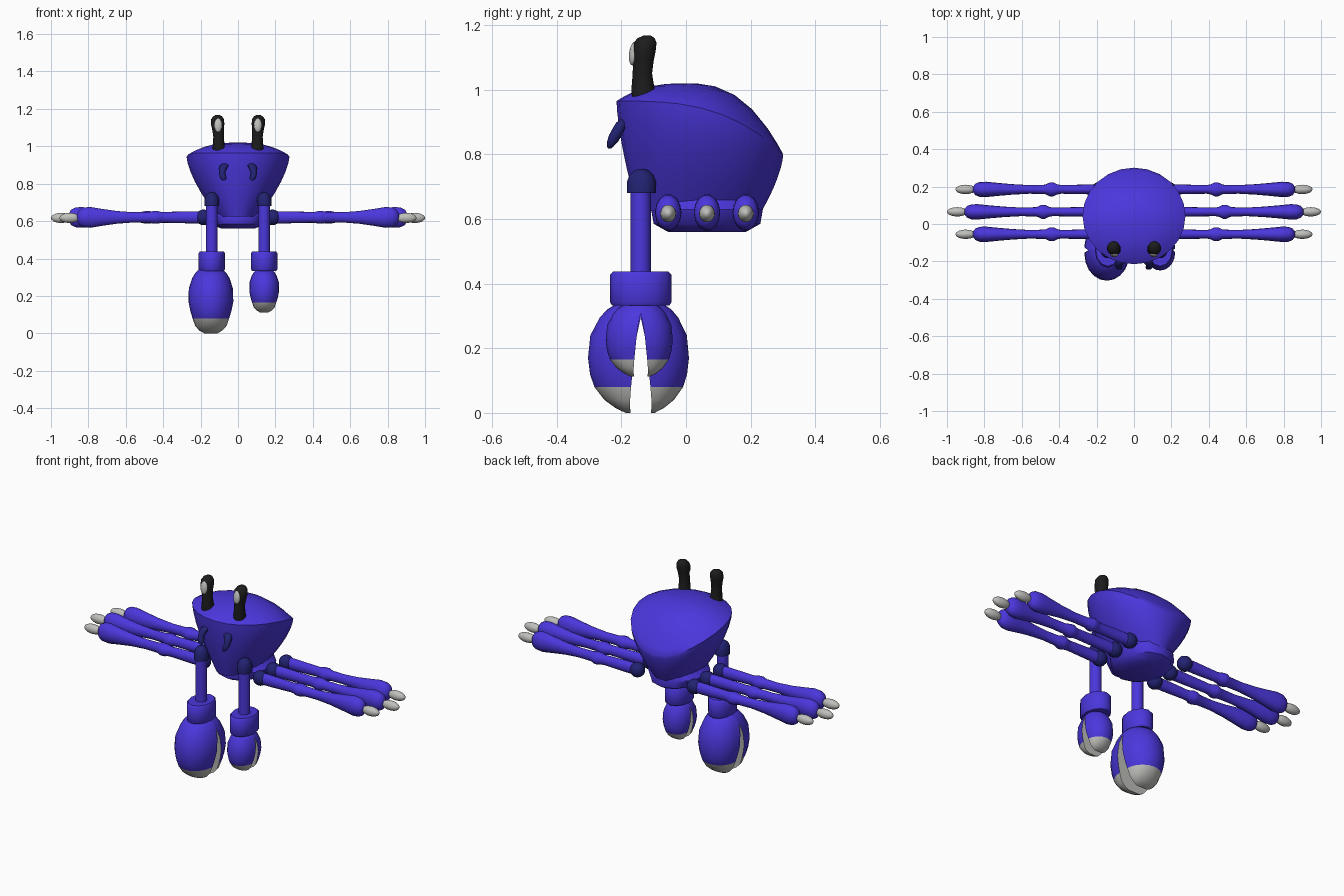
import bpy, bmesh, math
from mathutils import Vector

if "Cube" in bpy.data.objects:
    bpy.data.objects.remove(bpy.data.objects["Cube"])


def mat(name, c):
    m = bpy.data.materials.new(name)
    m.diffuse_color = (*c, 1)
    m.use_nodes = True
    m.node_tree.nodes["Principled BSDF"].inputs["Base Color"].default_value = m.diffuse_color
    return m


BLUE = mat("violet blue", (0.07, 0.038, 0.72))
NAVY = mat("dark navy", (0.016, 0.016, 0.17))
BLACK = mat("black", (0.012, 0.012, 0.012))
GREY = mat("light grey", (0.52, 0.52, 0.50))


def loft(name, rings, *mats, rule=None):
    """Skin a list of closed rings, capping both ends."""
    bm = bmesh.new()
    rows = [[bm.verts.new(p) for p in r] for r in rings]
    n = len(rows[0])
    for a, b in zip(rows, rows[1:]):
        for i in range(n):
            j = (i + 1) % n
            bm.faces.new((a[i], a[j], b[j], b[i]))
    bm.faces.new(rows[0])
    bm.faces.new(rows[-1])
    bmesh.ops.recalc_face_normals(bm, faces=bm.faces)
    bm.normal_update()
    if rule:
        for f in bm.faces:
            f.material_index = int(rule(f))
    me = bpy.data.meshes.new(name)
    bm.to_mesh(me)
    bm.free()
    for m in mats:
        me.materials.append(m)
    ob = bpy.data.objects.new(name, me)
    bpy.context.collection.objects.link(ob)
    return ob


def angles(n):
    return [2 * math.pi * i / n for i in range(n)]


def zring(x, y, z, rx, ry, n=16):
    return [(x + rx * math.cos(a), y + ry * math.sin(a), z) for a in angles(n)]


def xring(x, y, z, ry, rz, n=14):
    return [(x, y + ry * math.cos(a), z + rz * math.sin(a)) for a in angles(n)]


def ball(name, c, r, m, rot=0):
    bm = bmesh.new()
    bmesh.ops.create_uvsphere(bm, u_segments=16, v_segments=10, radius=1)
    me = bpy.data.meshes.new(name)
    bm.to_mesh(me)
    bm.free()
    me.materials.append(m)
    ob = bpy.data.objects.new(name, me)
    ob.location, ob.scale, ob.rotation_euler = c, r, (rot, 0, 0)
    bpy.context.collection.objects.link(ob)


# Shell: domed top above a curved rim, bowl below it
def rim(a):
    y = 0.043 + 0.258 * math.sin(a)
    t = (y + 0.215) / 0.516
    return Vector((0.275 * math.cos(a), y, 0.965 - 0.165 * t ** 3))


def foot(a):
    return Vector((0.11 * math.cos(a), 0.043 + 0.192 * math.sin(a), 0.625))


apex = Vector((0, 0, 1.02))
rings = []
for s in (0.12, 0.3, 0.5, 0.68, 0.84, 0.94, 1):
    ring = []
    for a in angles(24):
        p = apex.lerp(rim(a), s)
        p.z = apex.z + (rim(a).z - apex.z) * s ** 2.6
        ring.append(p)
    rings.append(ring)
for t in (0.1, 0.25, 0.42, 0.6, 0.8, 1):
    ring = []
    for a in angles(24):
        p = rim(a).lerp(foot(a), t ** 1.5)
        p.z = rim(a).z + (foot(a).z - rim(a).z) * t
        ring.append(p)
    rings.append(ring)
loft("shell", rings, BLUE)

# Belly
loft("belly", [zring(0, 0.065, z, rx, ry, 12) for z, rx, ry in
     ((0.67, 0.13, 0.16), (0.63, 0.165, 0.173), (0.585, 0.145, 0.165),
      (0.56, 0.09, 0.12))], BLUE)

# Finger levels: z, inner y, outer y, half width
FINGER = ((0.345, 0, 0.06, 0.06), (0.32, 0, 0.1, 0.085), (0.295, 0, 0.122, 0.1),
          (0.24, 0.012, 0.15, 0.118), (0.17, 0.021, 0.157, 0.12),
          (0.12, 0.026, 0.151, 0.11), (0.08, 0.03, 0.138, 0.098),
          (0.04, 0.033, 0.108, 0.084), (0.015, 0.033, 0.075, 0.062),
          (0.0, 0.031, 0.045, 0.035))


def claw(x, k, label):
    for d, where in ((-1, "front"), (1, "back")):
        rings = []
        for z, yi, yo, w in FINGER:
            yo *= 1.04 if d < 0 else 0.95
            ring = []
            for i in range(11):
                a = math.pi * (i / 10 - 0.5)
                ring.append((x + k * w * math.sin(a),
                             -0.14 + d * k * (yi + (yo - yi) * math.cos(a)),
                             0.335 - k * (0.335 - z)))
            rings.append(ring)
        tip = 0.335 - k * 0.255
        loft(f"{label}_claw_{where}_finger", rings, BLUE, GREY,
             rule=lambda f: f.calc_center_median().z < tip or f.normal.y * d < -0.8)


for s, side in ((-1, "left"), (1, "right")):
    # Arms: dark shoulder dome, rod, cuff and claw
    x = 0.14 * s
    loft(f"{side}_shoulder", [zring(x, -0.138, z, r * 0.88, r) for z, r in
         ((0.68, 0.045), (0.715, 0.045), (0.737, 0.036), (0.75, 0.022), (0.755, 0.008))],
         NAVY)
    loft(f"{side}_arm", [zring(x, -0.14, z, 0.031, 0.031) for z in (0.41, 0.7)], BLUE)
    loft(f"{side}_cuff", [zring(x, -0.14, z, rx, ry, 12) for z, rx, ry in
         ((0.332, 0.064, 0.088), (0.342, 0.07, 0.095), (0.428, 0.07, 0.095),
          (0.438, 0.064, 0.085))], BLUE)
    claw(-0.145 if s < 0 else 0.14, 1 if s < 0 else 0.665, side)

    # Eye stalks with a pale eye on the front
    loft(f"{side}_eye_stalk", [zring(s * px, py, z, rx, ry) for z, px, py, rx, ry in
         ((0.975, 0.103, -0.13, 0.034, 0.037), (1.0, 0.103, -0.133, 0.032, 0.036),
          (1.05, 0.104, -0.135, 0.028, 0.03), (1.09, 0.107, -0.132, 0.031, 0.032),
          (1.12, 0.109, -0.13, 0.036, 0.036), (1.145, 0.109, -0.127, 0.034, 0.036),
          (1.16, 0.109, -0.123, 0.024, 0.026), (1.168, 0.109, -0.12, 0.009, 0.01))],
         BLACK)
    ball(f"{side}_eye", (s * 0.106, -0.162, 1.112), (0.021, 0.014, 0.037), GREY, -0.12)

    # Curved mouth hooks
    loft(f"{side}_mouth_hook", [zring(s * px, py, z, rx, ry, 10) for z, px, py, rx, ry in
         ((0.908, 0.07, -0.195, 0.01, 0.008), (0.898, 0.073, -0.2, 0.023, 0.017),
          (0.88, 0.081, -0.208, 0.022, 0.02), (0.86, 0.085, -0.218, 0.016, 0.021),
          (0.84, 0.081, -0.227, 0.018, 0.018), (0.825, 0.077, -0.234, 0.015, 0.011),
          (0.818, 0.075, -0.237, 0.006, 0.005))], NAVY)

    # Three legs per side: dark hip, knuckled leg and pale tip
    for y, ext, pos in ((-0.055, 0, "front"), (0.065, 0.045, "middle"), (0.185, 0, "back")):
        prof = [(0.17, 0.026, 0.033), (0.25, 0.026, 0.033), (0.39 + ext, 0.023, 0.029),
                (0.41 + ext, 0.027, 0.03), (0.43 + ext, 0.037, 0.035),
                (0.45 + ext, 0.037, 0.035), (0.475 + ext, 0.025, 0.029),
                (0.56 + ext, 0.023, 0.028), (0.65 + ext, 0.028, 0.035),
                (0.73 + ext, 0.035, 0.047), (0.79 + ext, 0.041, 0.057),
                (0.825 + ext, 0.04, 0.054), (0.848 + ext, 0.031, 0.042),
                (0.86 + ext, 0.015, 0.02)]
        loft(f"{side}_{pos}_leg", [xring(s * px, y, 0.62, ry, rz) for px, ry, rz in prof], BLUE)
        ball(f"{side}_{pos}_hip", (s * 0.185, y, 0.62), (0.042, 0.04, 0.042), NAVY)
        ball(f"{side}_{pos}_leg_tip", (s * (0.9 + ext), y, 0.617), (0.055, 0.025, 0.027), GREY)

# Smooth shading with sharp rims kept
bpy.ops.object.select_all(action='SELECT')
bpy.context.view_layer.objects.active = bpy.data.objects["shell"]
bpy.ops.object.shade_smooth_by_angle(angle=math.radians(45))
